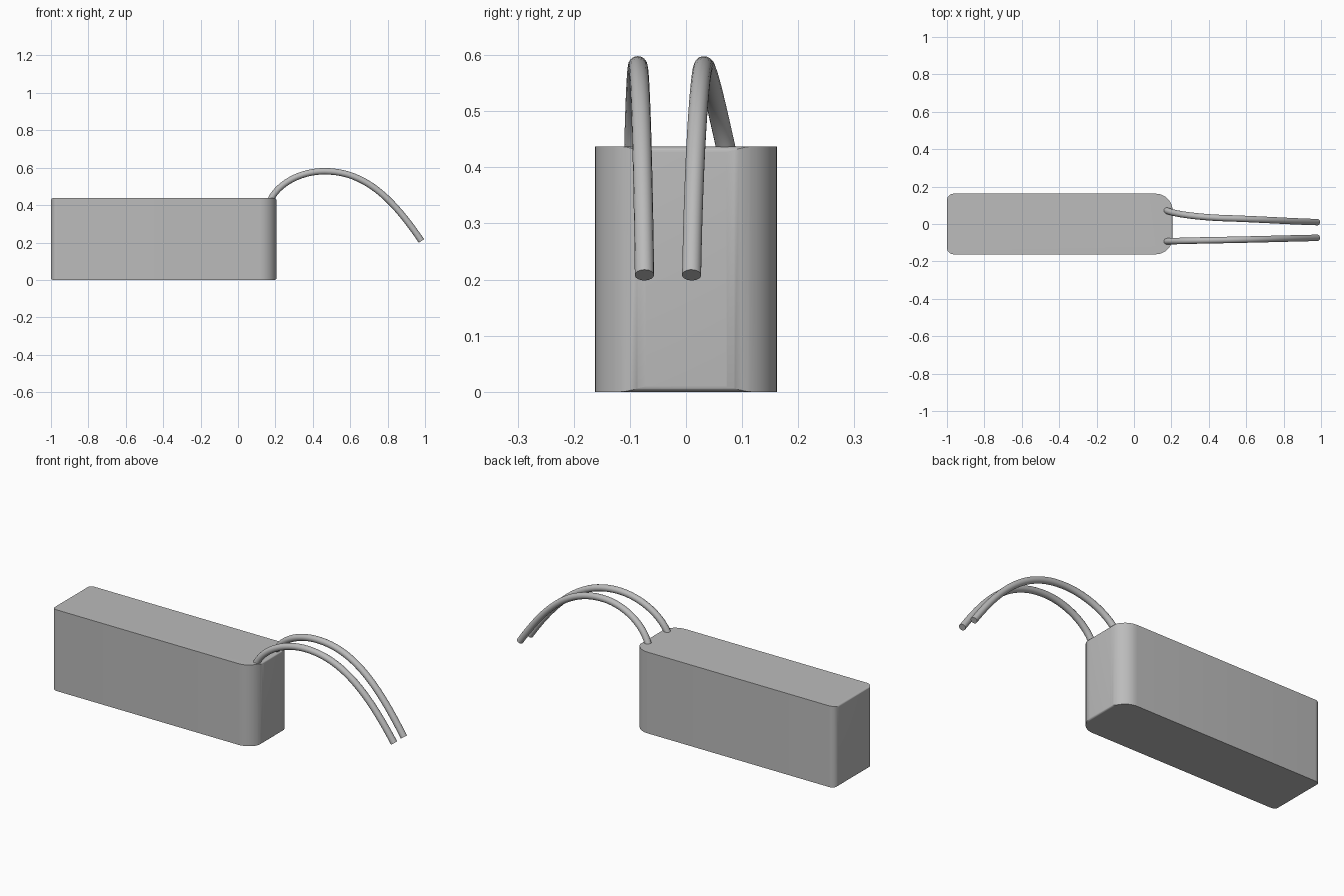
import bpy
import bmesh
from math import cos, sin, pi, radians
from mathutils import Vector

cube = bpy.data.objects.get("Cube")
if cube:
    bpy.data.objects.remove(cube, do_unlink=True)

LEFT, RIGHT, HALF_DEPTH, HEIGHT = -1.0, 0.206, 0.162, 0.437
WIRE_RADIUS = 0.0172

grey = bpy.data.materials.new("plain grey")
grey.use_nodes = True
colour = (0.5, 0.5, 0.5, 1)
grey.diffuse_color = colour
grey.node_tree.nodes["Principled BSDF"].inputs["Base Color"].default_value = colour


def rounded_rectangle(u0, u1, v0, v1, left_radius, right_radius, steps=10):
    """Counter-clockwise outline with separate corner radii at each end."""
    corners = [(u1, v1, right_radius, -1, -1), (u0, v1, left_radius, 1, -1),
               (u0, v0, left_radius, 1, 1), (u1, v0, right_radius, -1, 1)]
    points = []
    for quarter, (u, v, r, du, dv) in enumerate(corners):
        for i in range(steps + 1):
            a = (quarter + i / steps) * pi / 2
            points.append((u + du * r + r * cos(a), v + dv * r + r * sin(a)))
    return points


def prism(name, points, offset):
    """Extrude a ring of 3D points along an offset."""
    bm = bmesh.new()
    face = bm.faces.new([bm.verts.new(p) for p in points])
    top = bmesh.ops.extrude_face_region(bm, geom=[face])["geom"]
    verts = [g for g in top if isinstance(g, bmesh.types.BMVert)]
    bmesh.ops.translate(bm, vec=offset, verts=verts)
    bmesh.ops.recalc_face_normals(bm, faces=bm.faces)
    mesh = bpy.data.meshes.new(name)
    bm.to_mesh(mesh)
    bm.free()
    mesh.materials.append(grey)
    obj = bpy.data.objects.new(name, mesh)
    bpy.context.collection.objects.link(obj)
    return obj


def activate(obj):
    bpy.ops.object.select_all(action="DESELECT")
    obj.select_set(True)
    bpy.context.view_layer.objects.active = obj


def smooth(obj):
    activate(obj)
    bpy.ops.object.shade_smooth_by_angle(angle=radians(35))


# Body: plan outline intersected with a side outline that eases the end edges
plan = rounded_rectangle(LEFT, RIGHT, -HALF_DEPTH, HALF_DEPTH, 0.035, 0.09)
body = prism("body", [(u, v, -0.1) for u, v in plan], Vector((0, 0, HEIGHT + 0.2)))
side = rounded_rectangle(LEFT - 0.0003, RIGHT + 0.0003, 0, HEIGHT, 0.012, 0.012, 6)
cutter = prism("end_edge_cutter", [(u, -0.3, v) for u, v in side], Vector((0, 0.6, 0)))
cutter.hide_render = True
trim = body.modifiers.new("rounded ends", "BOOLEAN")
trim.operation = "INTERSECT"
trim.solver = "EXACT"
trim.object = cutter
activate(body)
bpy.ops.object.modifier_apply(modifier=trim.name)
bpy.data.objects.remove(cutter, do_unlink=True)
smooth(body)

# Wires: arched round leads rising out of the top, as (left handle, knot, right handle)
ARCH = [((0.14, 0.36), (0.175, 0.43), (0.22, 0.52)),
        ((0.34, 0.581), (0.463, 0.581), (0.683, 0.581)),
        ((0.83, 0.43), (0.981, 0.208), (1.05, 0.1))]


def wire(name, depths):
    curve = bpy.data.curves.new(name, "CURVE")
    curve.dimensions = "3D"
    curve.bevel_depth = WIRE_RADIUS
    curve.bevel_resolution = 6
    curve.resolution_u = 20
    curve.use_fill_caps = True
    spline = curve.splines.new("BEZIER")
    spline.bezier_points.add(len(ARCH) - 1)
    for point, knot, ys in zip(spline.bezier_points, ARCH, depths):
        point.handle_left_type = point.handle_right_type = "FREE"
        point.handle_left, point.co, point.handle_right = [
            (x, y, z) for (x, z), y in zip(knot, ys)]
    curve.materials.append(grey)
    obj = bpy.data.objects.new(name, curve)
    bpy.context.collection.objects.link(obj)
    activate(obj)
    bpy.ops.object.convert(target="MESH")
    smooth(bpy.context.view_layer.objects.active)


wire("front_wire", [(-0.094, -0.093, -0.091), (-0.088, -0.086, -0.082), (-0.077, -0.074, -0.072)])
wire("back_wire", [(0.085, 0.072, 0.052), (0.038, 0.032, 0.025), (0.014, 0.01, 0.008)])
